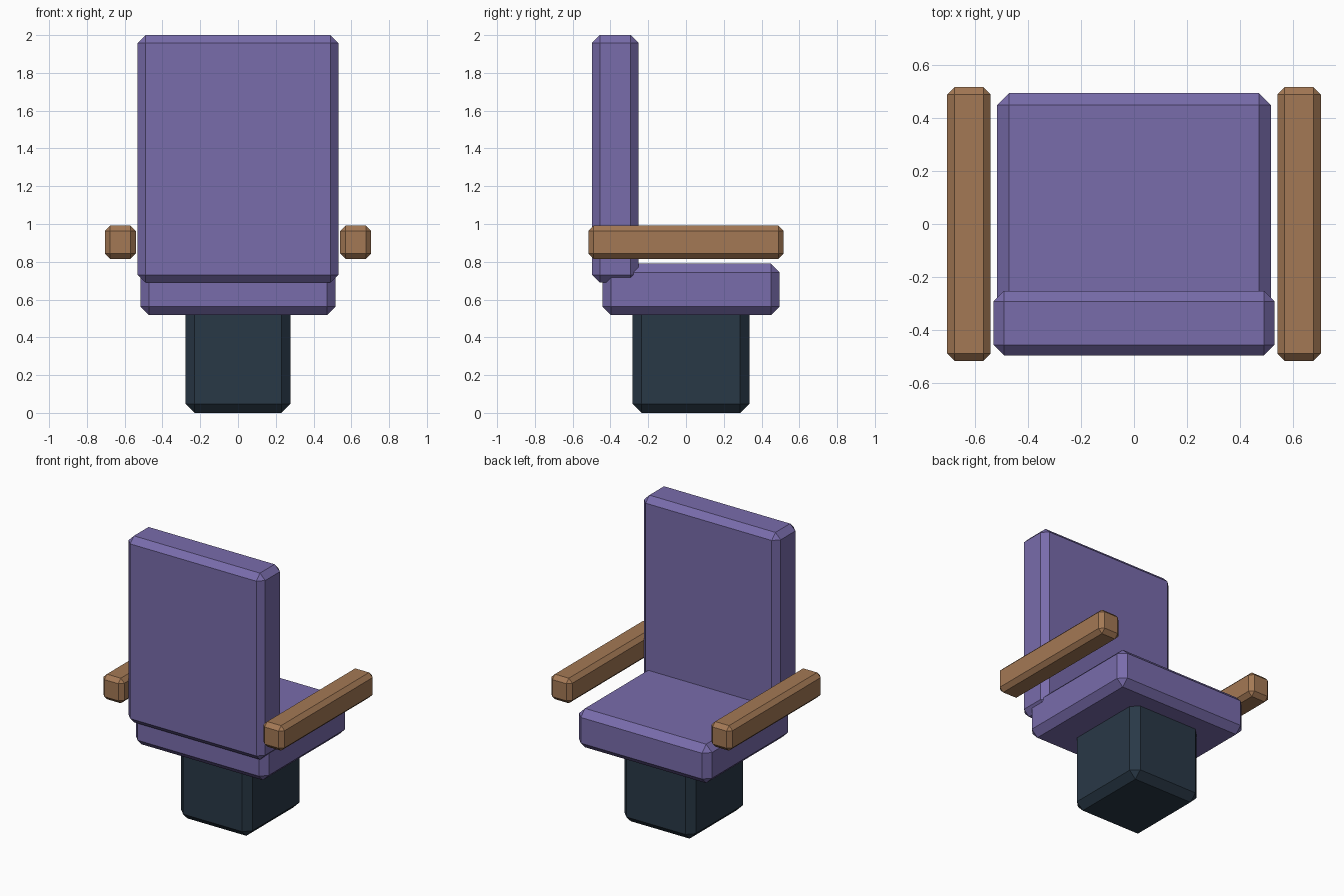
import bpy

if "Cube" in bpy.data.objects:
    bpy.data.objects.remove(bpy.data.objects["Cube"])


def material(name, rgb):
    m = bpy.data.materials.new(name)
    m.diffuse_color = (*rgb, 1)
    m.use_nodes = True
    m.node_tree.nodes["Principled BSDF"].inputs["Base Color"].default_value = m.diffuse_color
    return m


purple = material("purple_fabric", (0.19, 0.15, 0.41))
wood = material("wood", (0.37, 0.19, 0.09))
dark = material("dark_metal", (0.022, 0.04, 0.062))


def chamfered_box(name, lo, hi, bevel, mat):
    """Box between two corners with a single flat chamfer on every edge."""
    bpy.ops.mesh.primitive_cube_add(size=1)
    ob = bpy.context.object
    ob.name = name
    for v in ob.data.vertices:
        v.co = [a + (c + 0.5) * (b - a) for a, b, c in zip(lo, hi, v.co)]
    mod = ob.modifiers.new("chamfer", 'BEVEL')
    mod.width = bevel
    mod.segments = 1
    ob.data.materials.append(mat)
    return ob


# Pedestal, its top tucked inside the seat
chamfered_box("pedestal", (-0.277, -0.283, 0), (0.277, 0.335, 0.6), 0.048, dark)

# Cushions
chamfered_box("seat", (-0.517, -0.442, 0.517), (0.517, 0.495, 0.79), 0.046, purple)
chamfered_box("backrest", (-0.531, -0.497, 0.69), (0.531, -0.252, 2.0), 0.041, purple)

# Armrests, one on each side
for side, x0, x1 in (("left", -0.705, -0.541), ("right", 0.541, 0.705)):
    chamfered_box(side + "_armrest", (x0, -0.517, 0.815), (x1, 0.517, 0.991), 0.028, wood)
